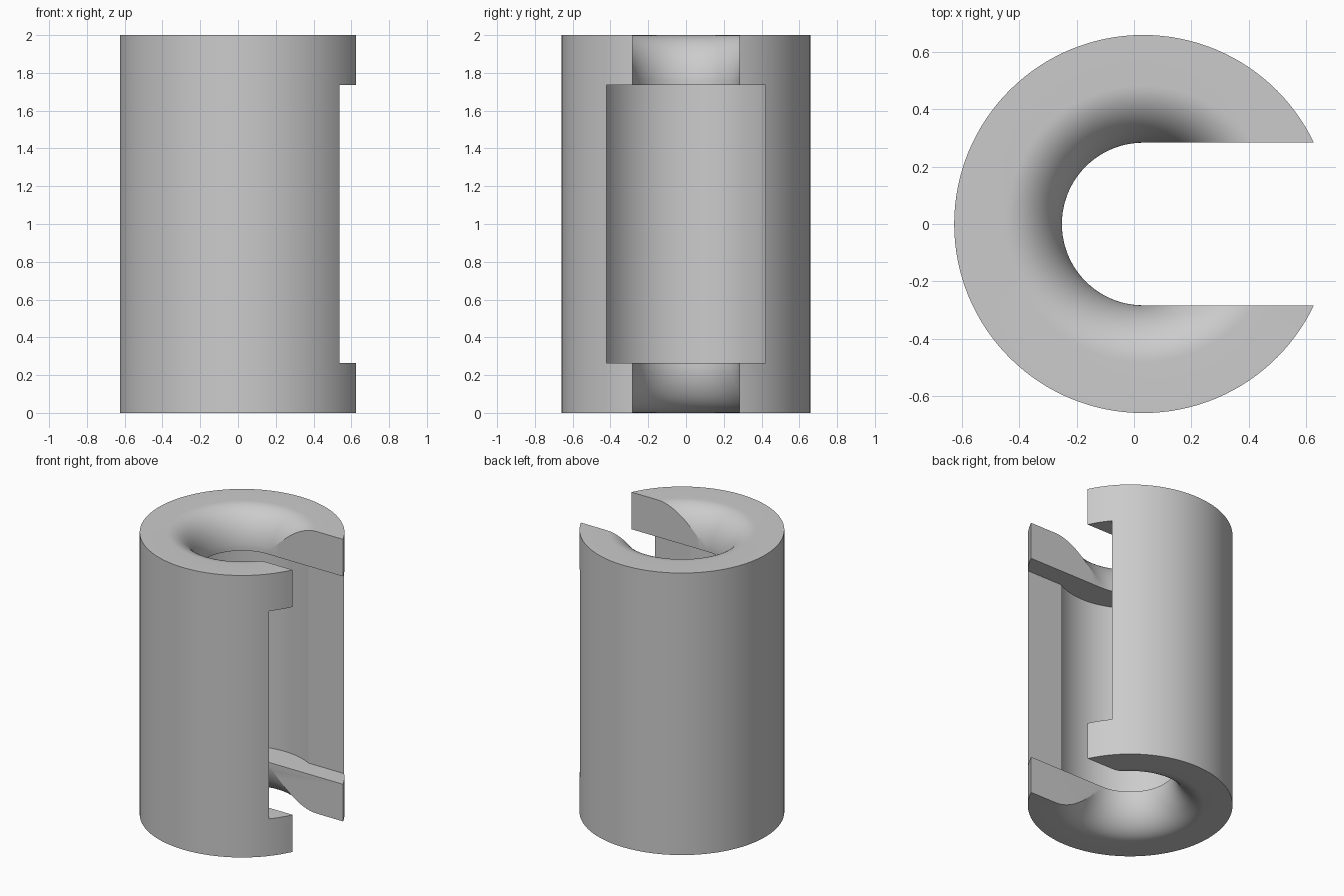
import bpy, bmesh
from math import sin, cos, asin, pi

if "Cube" in bpy.data.objects:
    bpy.data.objects.remove(bpy.data.objects["Cube"], do_unlink=True)

CX = 0.032                # axis of the cylinder
OUTER, SLOT = 0.658, 0.283
BORE, WINDOW = 0.478, 0.42  # cavity radius and half width of its side opening
HEIGHT, LIP = 2.0, 0.263  # lip = thickness of each end wall
FLARE = 0.2               # radial width of each funnel
SEGMENTS = 128

grey = bpy.data.materials.new("plain_grey")
grey.use_nodes = True
grey.diffuse_color = (0.6, 0.6, 0.6, 1)
grey.node_tree.nodes["Principled BSDF"].inputs["Base Color"].default_value = (0.6, 0.6, 0.6, 1)


def make_object(name, bm):
    bmesh.ops.recalc_face_normals(bm, faces=bm.faces[:])
    mesh = bpy.data.meshes.new(name)
    bm.to_mesh(mesh)
    bm.free()
    mesh.materials.append(grey)
    obj = bpy.data.objects.new(name, mesh)
    obj.location.x = CX
    bpy.context.collection.objects.link(obj)
    return obj


def lathe(name, profile):
    bm = bmesh.new()
    verts = [bm.verts.new((r, 0, z)) for r, z in profile]
    edges = [bm.edges.new(pair) for pair in zip(verts, verts[1:])]
    bmesh.ops.spin(bm, geom=verts + edges, cent=(0, 0, 0), axis=(0, 0, 1),
                   angle=2 * pi, steps=SEGMENTS)
    bmesh.ops.remove_doubles(bm, verts=bm.verts[:], dist=1e-5)
    return make_object(name, bm)


def keyhole_cutter(name, radius, half_width, low, high):
    """Prism with a round back and a straight channel toward +x."""
    start = asin(half_width / radius)
    steps = SEGMENTS // 2
    outline = [(1, half_width)]
    outline += [(radius * cos(a), radius * sin(a))
                for a in (start + 2 * (pi - start) * i / steps for i in range(steps + 1))]
    outline += [(1, -half_width)]
    bm = bmesh.new()
    base = bm.faces.new([bm.verts.new((x, y, low)) for x, y in outline])
    grown = bmesh.ops.extrude_face_region(bm, geom=[base], use_keep_orig=True)
    top = [v for v in grown["geom"] if isinstance(v, bmesh.types.BMVert)]
    bmesh.ops.translate(bm, verts=top, vec=(0, 0, high - low))
    obj = make_object(name, bm)
    obj.hide_render = True
    return obj


# Solid body with a rounded funnel sunk into each end
STEPS = 20
throat = SLOT - 0.001
funnel = [(throat + FLARE * (1 - cos(a)), HEIGHT - LIP + LIP * sin(a))
          for a in (pi / 2 * i / STEPS for i in range(STEPS + 1))]
upper = [(0, HEIGHT - LIP - 0.05), (throat, HEIGHT - LIP - 0.05)] + funnel + [(OUTER, HEIGHT)]
lower = [(r, HEIGHT - z) for r, z in reversed(upper)]
body = lathe("slotted_sleeve", upper + lower)

# Round inner cavity with a side window, then the narrow slot through both ends
cutters = [keyhole_cutter("cavity_cutter", BORE, WINDOW, LIP, HEIGHT - LIP),
           keyhole_cutter("slot_cutter", SLOT, SLOT, -0.2, HEIGHT + 0.2)]
bpy.context.view_layer.objects.active = body
for cutter in cutters:
    mod = body.modifiers.new(cutter.name, "BOOLEAN")
    mod.operation = "DIFFERENCE"
    mod.solver = "EXACT"
    mod.object = cutter
    bpy.ops.object.modifier_apply(modifier=mod.name)
for cutter in cutters:
    bpy.data.objects.remove(cutter, do_unlink=True)

# Smooth curves, crisp edges
bpy.ops.object.select_all(action="DESELECT")
body.select_set(True)
bpy.ops.object.shade_smooth_by_angle(angle=pi / 10)
